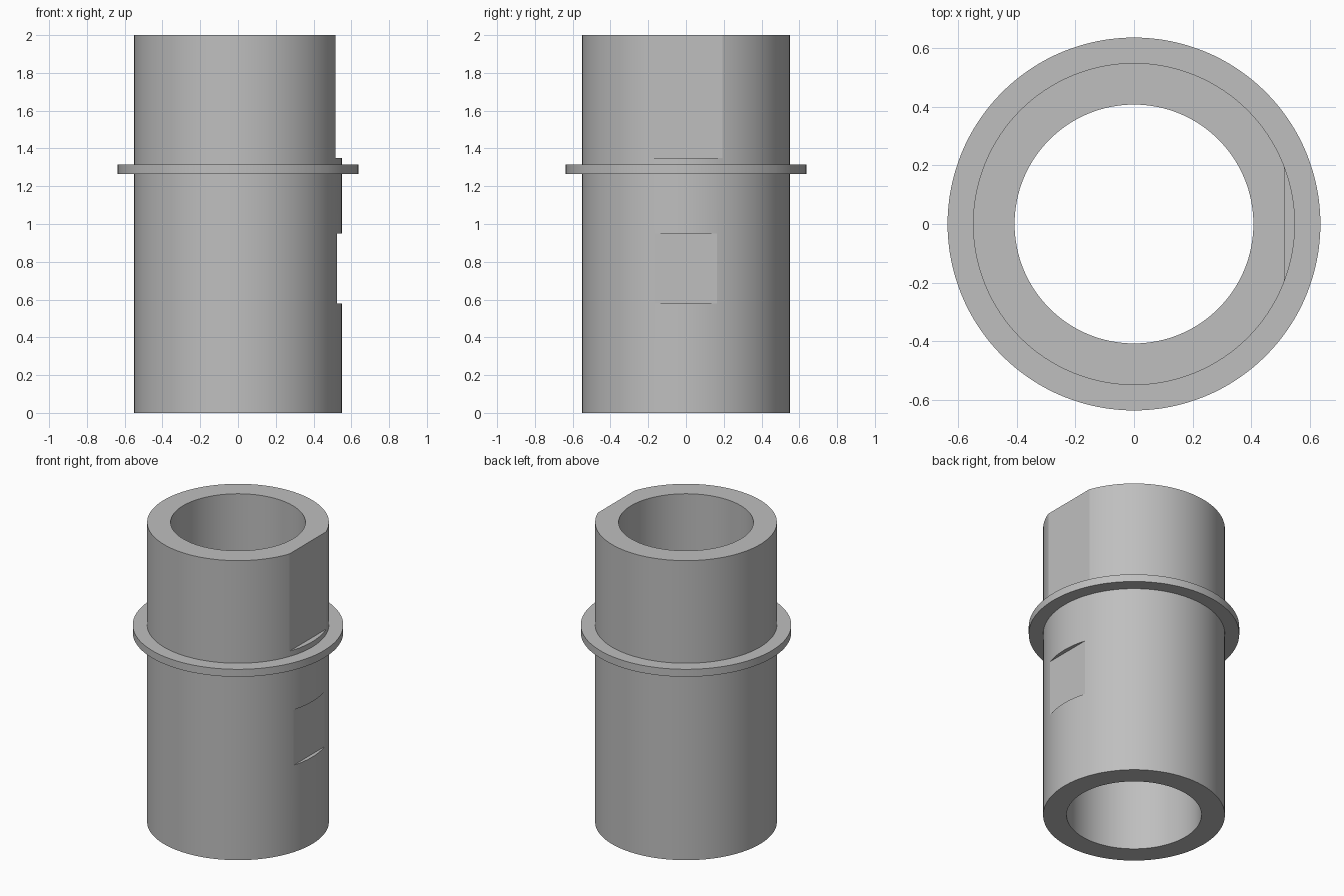
import bpy, bmesh, math
from mathutils import Matrix, Vector

cube = bpy.data.objects.get("Cube")
if cube:
    bpy.data.objects.remove(cube, do_unlink=True)

SEGMENTS = 128
BORE, BODY, COLLAR = 0.408, 0.55, 0.637
HEIGHT, COLLAR_LOW, COLLAR_HIGH = 2.0, 1.265, 1.315

grey = bpy.data.materials.new("plain grey")
grey.use_nodes = True
colour = (0.52, 0.52, 0.52, 1)
grey.diffuse_color = colour
grey.node_tree.nodes["Principled BSDF"].inputs["Base Color"].default_value = colour


def add_object(name, bm):
    bmesh.ops.recalc_face_normals(bm, faces=bm.faces)
    mesh = bpy.data.meshes.new(name)
    bm.to_mesh(mesh)
    bm.free()
    obj = bpy.data.objects.new(name, mesh)
    bpy.context.collection.objects.link(obj)
    mesh.materials.append(grey)
    return obj


# Hollow sleeve with its collar, turned from one closed profile
profile = [(BORE, 0), (BODY, 0), (BODY, COLLAR_LOW), (COLLAR, COLLAR_LOW),
           (COLLAR, COLLAR_HIGH), (BODY, COLLAR_HIGH), (BODY, HEIGHT), (BORE, HEIGHT)]
bm = bmesh.new()
points = [bm.verts.new((r, 0, z)) for r, z in profile]
edges = [bm.edges.new((a, b)) for a, b in zip(points, points[1:] + points[:1])]
bmesh.ops.spin(bm, geom=points + edges, cent=(0, 0, 0), axis=(0, 0, 1),
               angle=math.tau, steps=SEGMENTS, use_duplicate=False)
bmesh.ops.remove_doubles(bm, verts=bm.verts, dist=0.0005)
sleeve = add_object("collared_sleeve", bm)


def cut_flat(name, x, low, high):
    """Mill a flat into the left side at distance x from the axis."""
    bm = bmesh.new()
    place = Matrix.Translation(Vector((x + 0.5, 0, (low + high) / 2)))
    bmesh.ops.create_cube(bm, size=1, matrix=place @ Matrix.Diagonal((1, 1, high - low, 1)))
    cutter = add_object(name, bm)
    cutter.hide_render = True
    mod = sleeve.modifiers.new(name, 'BOOLEAN')
    mod.operation = 'DIFFERENCE'
    mod.solver = 'EXACT'
    mod.object = cutter
    bpy.context.view_layer.objects.active = sleeve
    bpy.ops.object.modifier_apply(modifier=mod.name)
    bpy.data.objects.remove(cutter, do_unlink=True)


# Upper flat runs out of the top; lower flat is a closed recess
cut_flat("upper_flat", 0.515, 1.35, HEIGHT + 0.1)
cut_flat("lower_flat", 0.525, 0.58, 0.95)

# Smooth round walls, crisp rims and flats
bpy.ops.object.select_all(action='DESELECT')
sleeve.select_set(True)
bpy.context.view_layer.objects.active = sleeve
bpy.ops.object.shade_smooth_by_angle(angle=math.radians(15))
